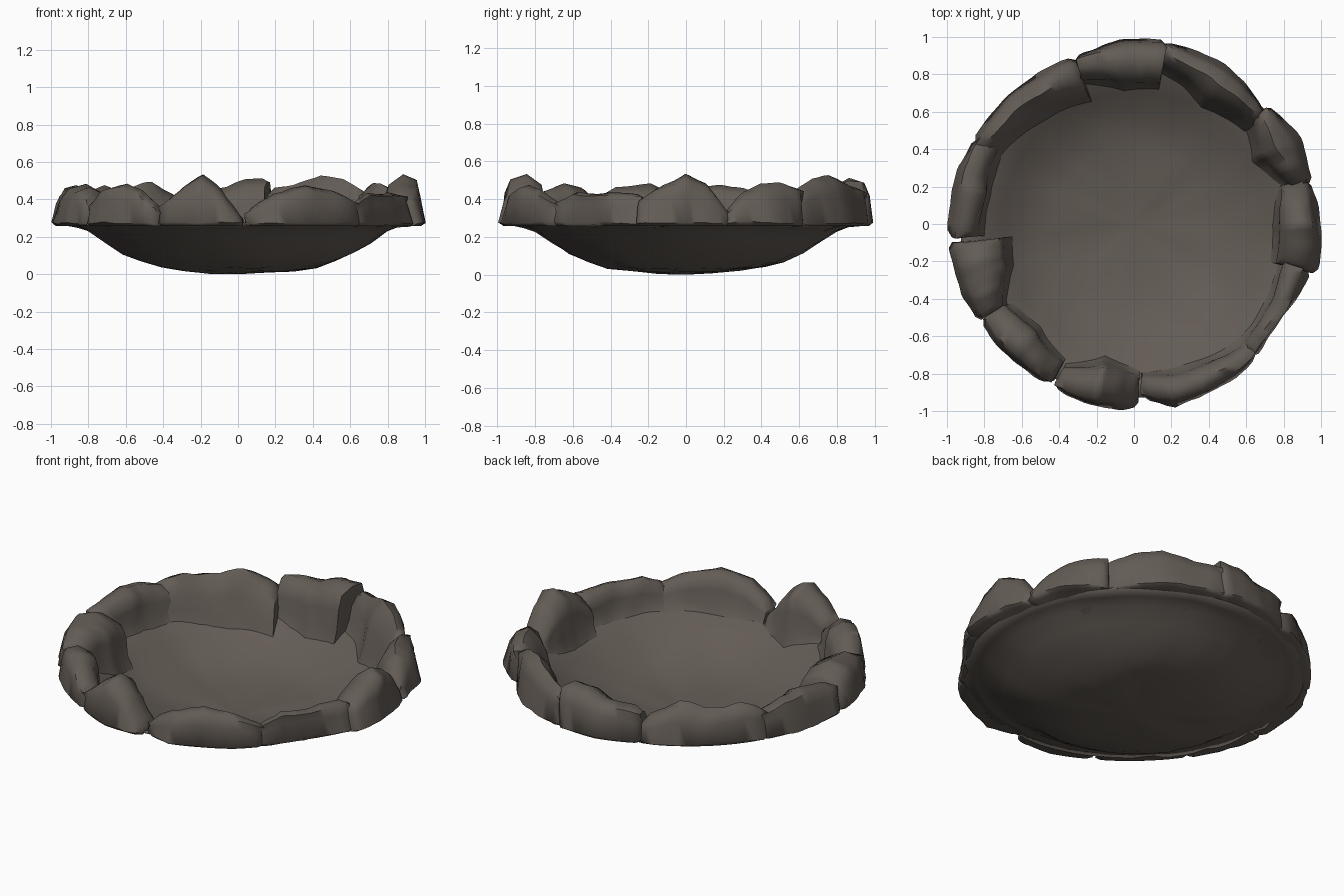
import bpy
import bmesh
import math
from mathutils import Vector, noise

cube = bpy.data.objects.get("Cube")
if cube:
    bpy.data.objects.remove(cube, do_unlink=True)

stone = bpy.data.materials.new("dark brown stone")
stone.use_nodes = True
color = (0.125, 0.106, 0.091, 1)
stone.diffuse_color = color
shader = stone.node_tree.nodes["Principled BSDF"]
shader.inputs["Base Color"].default_value = color
shader.inputs["Roughness"].default_value = 0.9

# Radius and height of the bowl's underside, from the centre to the rim
BOWL = [(0, 0), (.15, .008), (.3, .02), (.42, .038), (.52, .068),
        (.62, .112), (.71, .168), (.8, .23), (.86, .254), (.93, .264)]
RIM_BASE = .255


def sample(values, t):
    """Linear interpolation through evenly spaced values, t from 0 to 1."""
    place = t * (len(values) - 1)
    i = min(int(place), len(values) - 2)
    return values[i] + (values[i + 1] - values[i]) * (place - i)


def bowl_height(radius):
    for (r0, z0), (r1, z1) in zip(BOWL, BOWL[1:]):
        if radius <= r1:
            return z0 + (z1 - z0) * (radius - r0) / (r1 - r0)
    return BOWL[-1][1]


def polar(radius, angle, z):
    return Vector((radius * math.cos(angle), radius * math.sin(angle), z))


def finish(name, bm, sharp_angle):
    """Turn the bmesh into a smooth shaded stone object."""
    bmesh.ops.recalc_face_normals(bm, faces=bm.faces)
    mesh = bpy.data.meshes.new(name)
    bm.to_mesh(mesh)
    bm.free()
    obj = bpy.data.objects.new(name, mesh)
    bpy.context.collection.objects.link(obj)
    mesh.materials.append(stone)
    bpy.ops.object.select_all(action="DESELECT")
    obj.select_set(True)
    bpy.context.view_layer.objects.active = obj
    bpy.ops.object.shade_smooth_by_angle(angle=math.radians(sharp_angle))
    return obj


def make_bowl(segments=56):
    """Thin hollow dish with an uneven, hammered surface."""
    bm = bmesh.new()
    profile = [bm.verts.new((r, 0, z)) for r, z in BOWL]
    edges = [bm.edges.new(pair) for pair in zip(profile, profile[1:])]
    bmesh.ops.spin(bm, geom=profile + edges, cent=(0, 0, 0), axis=(0, 0, 1),
                   angle=math.tau, steps=segments, use_duplicate=False)
    bmesh.ops.remove_doubles(bm, verts=bm.verts, dist=.001)
    for v in bm.verts:
        bump = noise.noise(v.co * 4) + .7 * noise.noise(v.co * 9)
        v.co.z = max(0, v.co.z + .012 * bump)
    bowl = finish("bowl", bm, 45)
    wall = bowl.modifiers.new("wall", "SOLIDIFY")
    wall.thickness = .01
    # Thicken towards the inside whichever way the normals came out
    if sum(p.normal.z for p in bowl.data.polygons) > 0:
        wall.offset = 1


def make_rock(name, span, inner, outer, heights, slope=.1, stations=17):
    """Loft a rock along an arc of the rim; slope leans its inner face."""
    bm = bmesh.new()
    rings = []
    start, end = (math.radians(a) for a in span)
    for s in range(stations):
        t = s / (stations - 1)
        angle = start + (end - start) * t
        r_in, r_out, top = (sample(v, t) for v in (inner, outer, heights))
        width = r_out - r_in
        foot = bowl_height(r_in - .03) + .008
        rise = top - foot
        # Draw the ends in so that they are rounded
        trim = .02 if s in (0, stations - 1) else 0
        section = [
            (r_in - .03, foot),
            (r_in, foot + rise * .25),
            (r_in + width * .5 * slope, foot + rise * .6),
            (r_in + width * slope + .01, foot + rise * .85),
            (r_in + width * (.45 + .3 * slope), top - trim),
            (r_out - width * .2, top - rise * .08),
            (r_out - trim - .02, RIM_BASE + (top - RIM_BASE) * .65),
            (r_out - trim, RIM_BASE + .02),
            (r_out - trim - .02, RIM_BASE + .004),
            (max(.86, r_in + .02), RIM_BASE + .012),
        ]
        ring = []
        for k, (r, z) in enumerate(section):
            co = polar(r, angle, z)
            if 0 < k < len(section) - 2:
                co += noise.noise_vector(co * 5) * .016
                co += noise.noise_vector(co * 13) * .008
            ring.append(bm.verts.new(co))
        rings.append(ring)
    for a, b in zip(rings, rings[1:]):
        for k in range(len(a)):
            n = (k + 1) % len(a)
            bm.faces.new((a[k], a[n], b[n], b[k]))
    bm.faces.new(rings[0])
    bm.faces.new(reversed(rings[-1]))
    finish(name, bm, 60)


make_bowl()

# Rim rocks: arc in degrees, inner radii, outer radii, crest heights
make_rock("left_rock", (-15.5, 14.5), (.78, .77, .80), (1.01, 1, .97),
          (.40, .48, .53, .48, .33))
make_rock("left_back_rock", (13.5, 41.5), (.84, .74, .82), (.98, .99, .97),
          (.34, .44, .48, .48, .46), slope=.2)
make_rock("back_left_rock", (40, 80), (.80, .75, .85), (.94, .975, .99),
          (.44, .50, .53, .48, .45), slope=.3)
make_rock("back_rock", (79.5, 109.5), (.76, .74, .82), (.99, .99, .95),
          (.51, .51, .47, .46, .45))
make_rock("back_right_rock", (109, 153), (.72, .76, .83), (.95, .96, .97),
          (.39, .45, .49, .46, .47, .48, .43), slope=.25)
make_rock("right_back_rock", (151, 184.5), (.83, .80, .83), (.97, .98, 1),
          (.42, .46, .48, .46, .42))
make_rock("right_rock", (186, 212), (.68, .71, .82), (1, .985, .985),
          (.43, .48, .47, .46, .41))
make_rock("right_front_rock", (212, 243), (.80, .77, .84), (.975, .97, .98),
          (.38, .46, .49, .45, .36))
make_rock("front_right_rock", (244, 271.5), (.86, .75, .80), (.98, 1.005, .98),
          (.37, .47, .53, .45, .31))
make_rock("front_left_rock", (272.5, 314), (.81, .82, .84, .86),
          (.94, 1, .99, .99, .97), (.33, .43, .47, .44, .38))
make_rock("left_front_rock", (312, 345), (.86, .84, .82),
          (.97, .95, .945, .96, .98), (.38, .44, .43, .43, .42))
